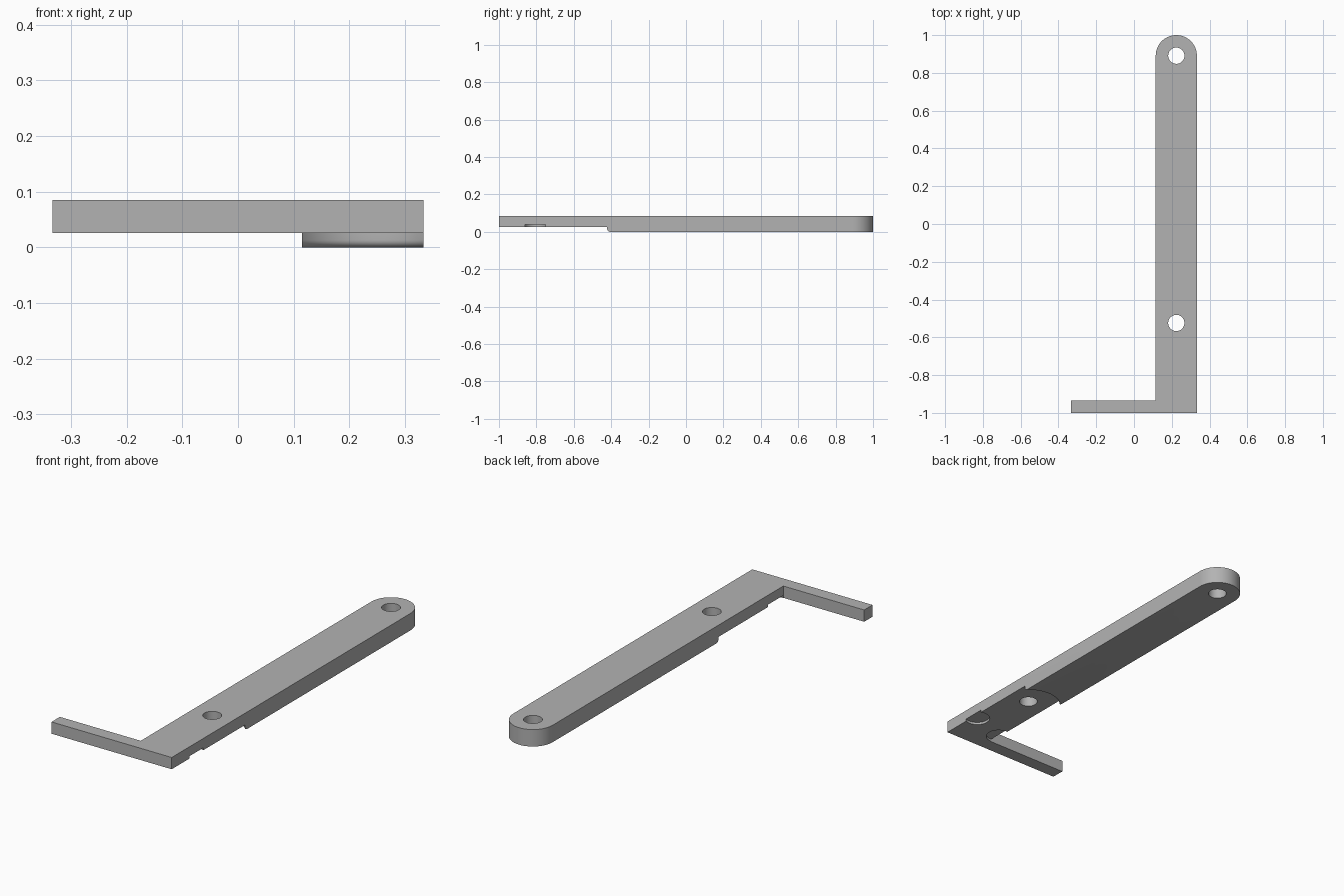
import bpy, bmesh
from math import cos, sin, pi

cube = bpy.data.objects.get("Cube")
if cube:
    bpy.data.objects.remove(cube, do_unlink=True)

TOP, UNDER = 0.085, 0.026          # top face, underside of the thin front
LEFT, RIGHT, MID = 0.333, 0.115, 0.224
R_END = (LEFT - RIGHT) / 2
Y_END, Y_PIVOT = 1 - R_END, -0.524

grey = bpy.data.materials.new("light_grey")
grey.use_nodes = True
grey.diffuse_color = (0.45, 0.45, 0.45, 1)
grey.node_tree.nodes["Principled BSDF"].inputs["Base Color"].default_value = (0.45, 0.45, 0.45, 1)


def loft(name, rings):
    """Closed solid through a stack of matching point rings."""
    bm = bmesh.new()
    loops = [[bm.verts.new(p) for p in ring] for ring in rings]
    for low, high in zip(loops, loops[1:]):
        for i in range(len(low)):
            j = (i + 1) % len(low)
            bm.faces.new((low[i], low[j], high[j], high[i]))
    bm.faces.new(loops[0][::-1])
    bm.faces.new(loops[-1])
    bmesh.ops.recalc_face_normals(bm, faces=bm.faces)
    mesh = bpy.data.meshes.new(name)
    bm.to_mesh(mesh)
    bm.free()
    mesh.materials.append(grey)
    obj = bpy.data.objects.new(name, mesh)
    bpy.context.collection.objects.link(obj)
    return obj


def prism(name, outline, z0, z1):
    return loft(name, [[(x, y, z) for x, y in outline] for z in (z0, z1)])


def circle(cx, cy, r, n=64):
    return [(cx + r * cos(2 * pi * i / n), cy + r * sin(2 * pi * i / n)) for i in range(n)]


# L-shaped lever with a round far end
outline = [(-LEFT, -1), (LEFT, -1)]
outline += [(MID + R_END * cos(pi * i / 32), Y_END + R_END * sin(pi * i / 32)) for i in range(33)]
outline += [(RIGHT, -0.934), (-LEFT, -0.934)]
lever = prism("lever_arm", outline, 0, TOP)

# Thin front, and its round relief with a softened lower rim
R_RELIEF, SOFT = 0.15, 0.013
rim = [(R_RELIEF, UNDER)]
rim += [(R_RELIEF + SOFT * (1 - cos(a)), SOFT * (1 - sin(a))) for a in (pi * i / 12 for i in range(7))]
rim += [(R_RELIEF + SOFT, -0.05)]
cutters = [
    prism("front_relief_cutter", [(-1, -2), (1, -2), (1, Y_PIVOT), (-1, Y_PIVOT)], -0.05, UNDER),
    loft("round_relief_cutter", [[(x, y, z) for x, y in circle(MID, Y_PIVOT, r, 96)] for r, z in rim]),
]

# Two through holes
for y in (Y_PIVOT, Y_END):
    cutters.append(prism("hole_cutter", circle(MID, y, 0.043), -0.1, 0.2))

# Shallow round pockets at the edges of the underside
for x, y in ((0.309, -0.805), (0.118, -0.872)):
    cutters.append(prism("pocket_cutter", circle(x, y, 0.06), -0.1, 0.038))

for cutter in cutters:
    cutter.hide_render = True
    mod = lever.modifiers.new("cut", "BOOLEAN")
    mod.operation = "DIFFERENCE"
    mod.solver = "EXACT"
    mod.object = cutter

# Keep the cut result and drop the cutters
bpy.context.view_layer.update()
result = bpy.data.meshes.new_from_object(lever.evaluated_get(bpy.context.evaluated_depsgraph_get()))
lever.modifiers.clear()
lever.data = result
for cutter in cutters:
    bpy.data.objects.remove(cutter, do_unlink=True)

bpy.ops.object.select_all(action="DESELECT")
lever.select_set(True)
bpy.context.view_layer.objects.active = lever
bpy.ops.object.shade_smooth_by_angle(angle=pi / 6)
